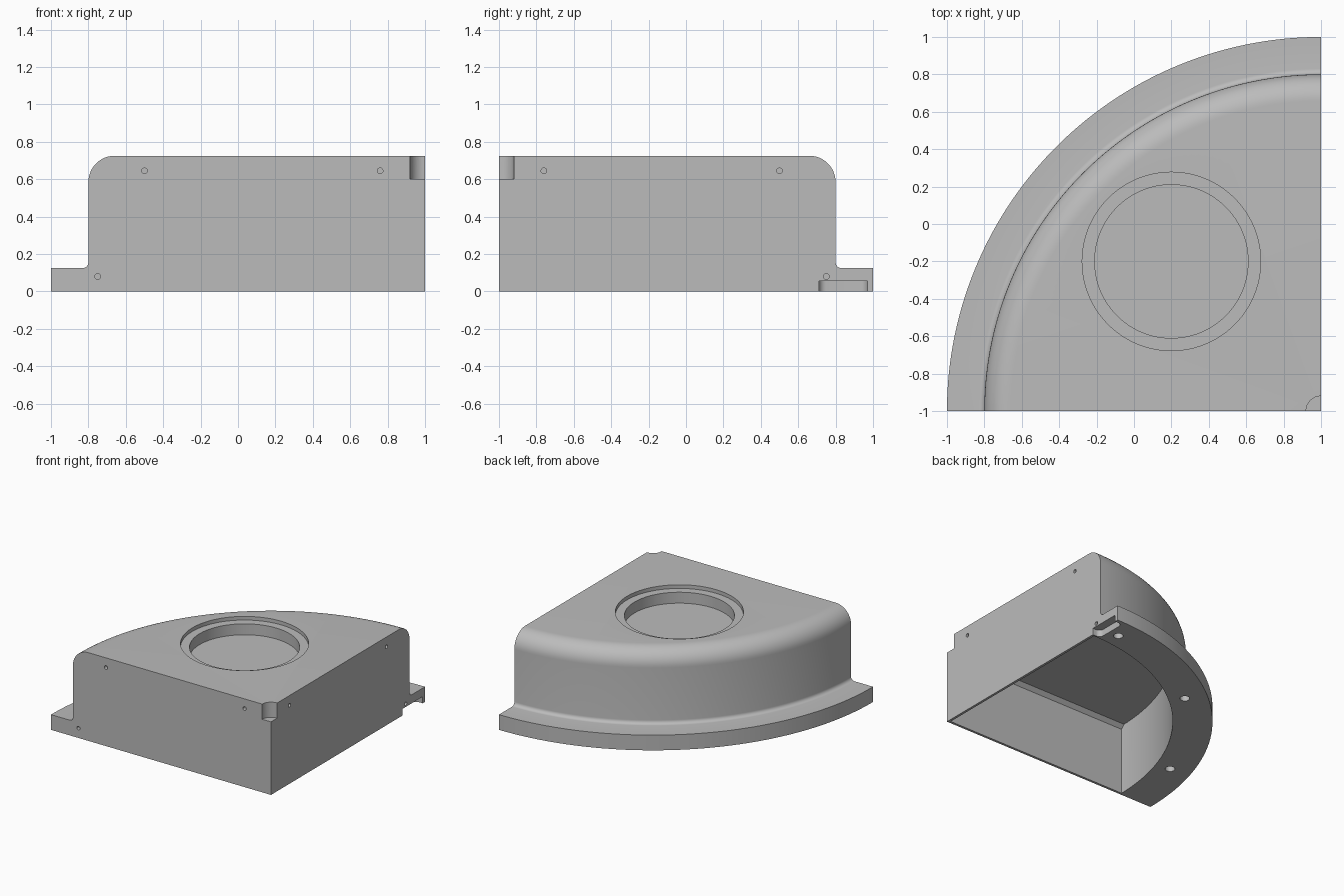
import bpy
import bmesh
from math import sin, cos, pi, sqrt, asin, radians
from mathutils import Vector

cube = bpy.data.objects.get("Cube")
if cube:
    bpy.data.objects.remove(cube)

grey = bpy.data.materials.new("plain_grey")
grey.use_nodes = True
GREY = (0.5, 0.5, 0.5, 1)
grey.diffuse_color = GREY
grey.node_tree.nodes["Principled BSDF"].inputs["Base Color"].default_value = GREY


def loft(name, rings):
    """Closed solid through rings of equal point count, capped at both ends."""
    bm = bmesh.new()
    loops = [[bm.verts.new(p) for p in ring] for ring in rings]
    n = len(rings[0])
    for a, b in zip(loops, loops[1:]):
        for i in range(n):
            j = (i + 1) % n
            bm.faces.new((a[i], a[j], b[j], b[i]))
    bm.faces.new(loops[0][::-1])
    bm.faces.new(loops[-1])
    bmesh.ops.remove_doubles(bm, verts=bm.verts, dist=1e-5)
    bmesh.ops.recalc_face_normals(bm, faces=bm.faces)
    mesh = bpy.data.meshes.new(name)
    bm.to_mesh(mesh)
    bm.free()
    mesh.materials.append(grey)
    obj = bpy.data.objects.new(name, mesh)
    bpy.context.collection.objects.link(obj)
    return obj


def arc(cx, cy, r, start, end, steps):
    """Points on an arc, angles in degrees."""
    angles = [radians(start + (end - start) * i / steps) for i in range(steps + 1)]
    return [(cx + r * cos(a), cy + r * sin(a)) for a in angles]


def from_corner(d, e, z):
    """Position measured from the square corner of the quarter housing."""
    return Vector((1 - d, e - 1, z))


def cylinder(name, centre, radius, direction, depth, out=0.05, steps=24):
    """Cutter starting slightly outside a face and going to a depth inside."""
    axis = Vector(direction)
    turn = axis.to_track_quat("Z", "Y")
    circle = [turn @ Vector((x, y, 0)) for x, y in arc(0, 0, radius, 0, 360, steps)[:-1]]
    return loft(name, [[Vector(centre) + axis * t + p for p in circle]
                       for t in (-out, depth)])


# Quarter-turn housing: domed shoulder, straight wall, filleted flange
TOP, FLANGE = 0.725, 0.125
profile = [(0, 0), (0, TOP)]
profile += arc(1.66, TOP - 0.14, 0.14, 90, 0, 12)
profile += arc(1.83, FLANGE + 0.03, 0.03, 180, 270, 6)
profile += [(2, FLANGE), (2, 0)]
turns = [pi / 2 * i / 72 for i in range(73)]
housing = loft("quarter_housing", [[from_corner(r * cos(a), r * sin(a), z)
                                    for r, z in profile] for a in turns])


# Open underside cavity with chamfered ceiling
def sector(wall, radius, z):
    low = asin(wall / radius)
    angles = [low + (pi / 2 - 2 * low) * i / 72 for i in range(73)]
    return [from_corner(wall, wall, z)] + [
        from_corner(radius * cos(a), radius * sin(a), z) for a in angles]


cutters = [loft("cavity_cutter", [sector(0.02, 1.7, -0.1), sector(0.02, 1.7, 0.555),
                                  sector(0.05, 1.7, 0.585)])]

# Stepped round recess in the top, and the corner notch
DOWN, UP = (0, 0, -1), (0, 0, 1)
for radius, depth in ((0.477, 0.03), (0.41, 0.12)):
    cutters.append(cylinder("recess_cutter", (0.2, -0.2, TOP), radius, DOWN, depth, steps=96))
cutters.append(cylinder("notch_cutter", (1, -1, TOP), 0.08, DOWN, 0.125, steps=48))

# Pin holes, mirrored across the diagonal onto both flat faces
for d, z in ((0.24, 0.645), (1.5, 0.645), (1.75, 0.08)):
    cutters.append(cylinder("front_pin_cutter", from_corner(d, 0, z), 0.015, (0, 1, 0), 0.08))
    cutters.append(cylinder("side_pin_cutter", from_corner(0, d, z), 0.015, (-1, 0, 0), 0.08))

# Blind bolt holes under the flange
for degrees in (17, 51, 85):
    a = radians(degrees)
    cutters.append(cylinder("bolt_cutter", from_corner(1.825 * cos(a), 1.825 * sin(a), 0),
                            0.037, UP, 0.07))

# Rounded slot under the flange end
slot = []
for cx, cy, start in ((1.03, 0.93, 0), (1.03, 0.75, 270), (0.97, 0.75, 180), (0.97, 0.93, 90)):
    slot += arc(cx, cy, 0.04, start + 90, start, 8)
cutters.append(loft("slot_cutter", [[(x, y, z) for x, y in slot] for z in (-0.05, 0.055)]))

# Cut everything out of the housing
bpy.context.view_layer.objects.active = housing
for cutter in cutters:
    cutter.hide_render = True
    mod = housing.modifiers.new("cut", "BOOLEAN")
    mod.operation = "DIFFERENCE"
    mod.solver = "EXACT"
    mod.object = cutter
    bpy.ops.object.modifier_apply(modifier=mod.name)
    bpy.data.objects.remove(cutter)

bpy.ops.object.select_all(action="DESELECT")
housing.select_set(True)
bpy.ops.object.shade_smooth_by_angle(angle=radians(30))
